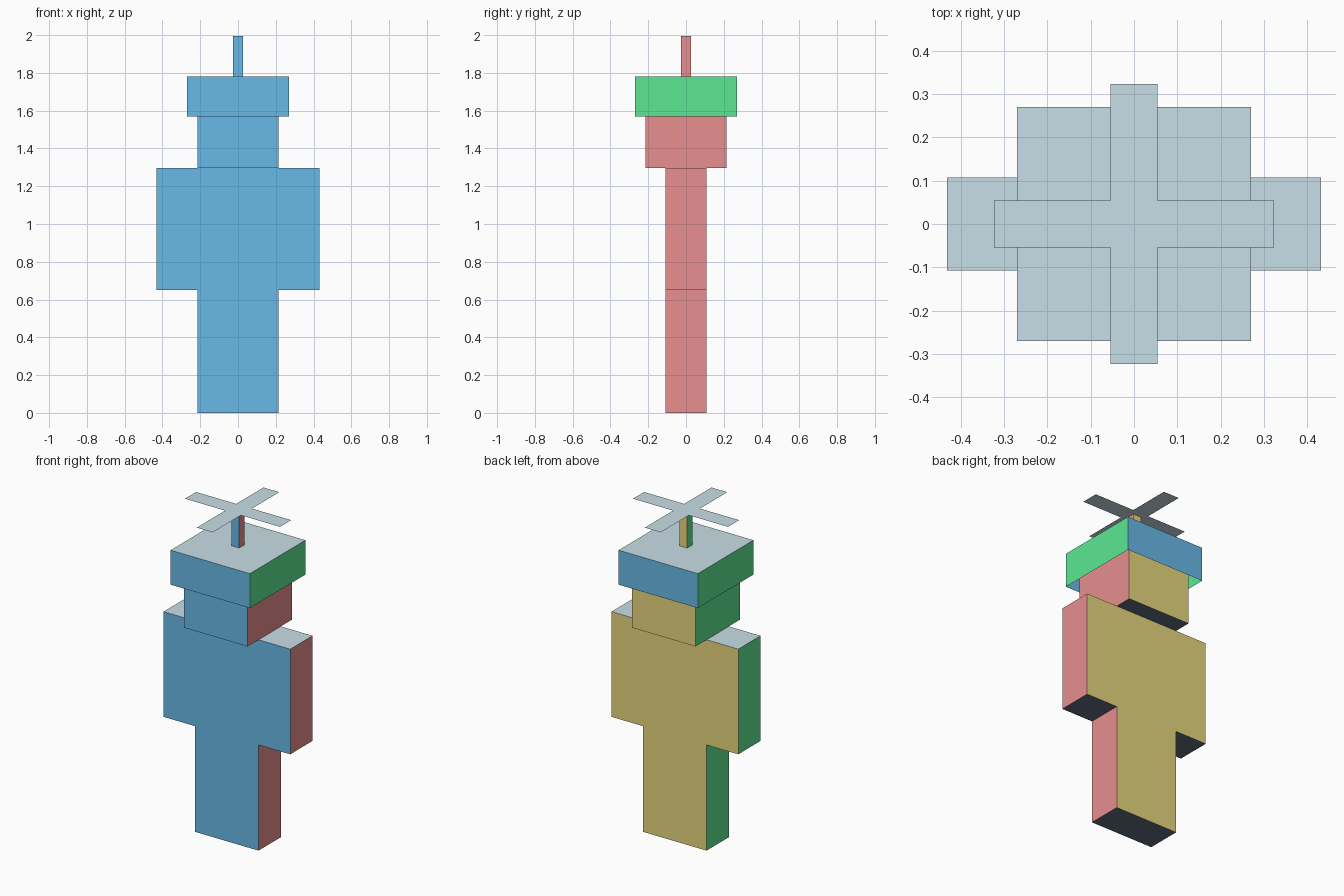
import bpy
import bmesh
from mathutils import Vector

cube = bpy.data.objects.get("Cube")
if cube:
    bpy.data.objects.remove(cube, do_unlink=True)


def material(name, rgb):
    # sRGB 0-255 to linear
    lin = [((c / 255 + 0.055) / 1.055) ** 2.4 for c in rgb] + [1.0]
    mat = bpy.data.materials.new(name)
    mat.use_nodes = True
    mat.diffuse_color = lin
    mat.node_tree.nodes["Principled BSDF"].inputs["Base Color"].default_value = lin
    return mat


blue = material("sky blue", (112, 199, 248))
yellow = material("pale yellow", (250, 233, 137))
red = material("soft red", (246, 152, 152))
green = material("mint green", (98, 246, 157))
light = material("light grey", (210, 233, 243))
dark = material("slate grey", (97, 109, 128))

# Material per facing direction: front, back, left, right, up, down
DIRECTIONS = [Vector(d) for d in
              ((0, -1, 0), (0, 1, 0), (1, 0, 0), (-1, 0, 0), (0, 0, 1), (0, 0, -1))]
BODY = (blue, yellow, red, green, light, dark)
HAT = (blue, blue, green, green, light, dark)


def box(name, x, y, z, scheme=BODY, open_below=False):
    """Box between the given (min, max) ranges, coloured by face direction."""
    bm = bmesh.new()
    bmesh.ops.create_cube(bm, size=1)
    for v in bm.verts:
        v.co = [r[0] if c < 0 else r[1] for c, r in zip(v.co, (x, y, z))]
    bm.normal_update()
    for f in bm.faces:
        f.material_index = max(range(6), key=lambda i: f.normal.dot(DIRECTIONS[i]))
    if open_below:
        below = [f for f in bm.faces if f.normal.z < -0.5]
        bmesh.ops.delete(bm, geom=below, context='FACES_ONLY')
    finish(name, bm, scheme)


def blade(name, half_x, half_y, z):
    """Flat rectangular rotor blade."""
    bm = bmesh.new()
    bmesh.ops.create_grid(bm, x_segments=1, y_segments=1, size=1)
    for v in bm.verts:
        v.co = (v.co.x * half_x, v.co.y * half_y, z)
    finish(name, bm, (light,))


def finish(name, bm, mats):
    mesh = bpy.data.meshes.new(name)
    bm.to_mesh(mesh)
    bm.free()
    for m in mats:
        mesh.materials.append(m)
    bpy.context.collection.objects.link(bpy.data.objects.new(name, mesh))


U = 2 / 37.1              # one block unit
HIP, NECK, BRIM, CROWN = 0.65, 1.297, 1.568, 1.78
depth = (-2 * U, 2 * U)

# Legs and arms, one pair per side
for side, sign in (("left", 1), ("right", -1)):
    box(side + "_leg", sorted((0, sign * 4 * U)), depth, (0, HIP))
    box(side + "_arm", sorted((sign * 4 * U, sign * 8 * U)), depth, (HIP, NECK))

# Torso and head
box("torso", (-4 * U, 4 * U), depth, (HIP, NECK))
box("head", (-4 * U, 4 * U), (-4 * U, 4 * U), (NECK, NECK + 8 * U))

# Hat, open underneath
box("hat", (-5 * U, 5 * U), (-5 * U, 5 * U), (BRIM, CROWN), HAT, open_below=True)

# Rotor post and crossed blades
box("rotor_post", (-U / 2, U / 2), (-U / 2, U / 2), (CROWN, 1.995))
blade("rotor_blade_across", 6 * U, U, 2.0)
blade("rotor_blade_along", U, 6 * U, 1.997)
